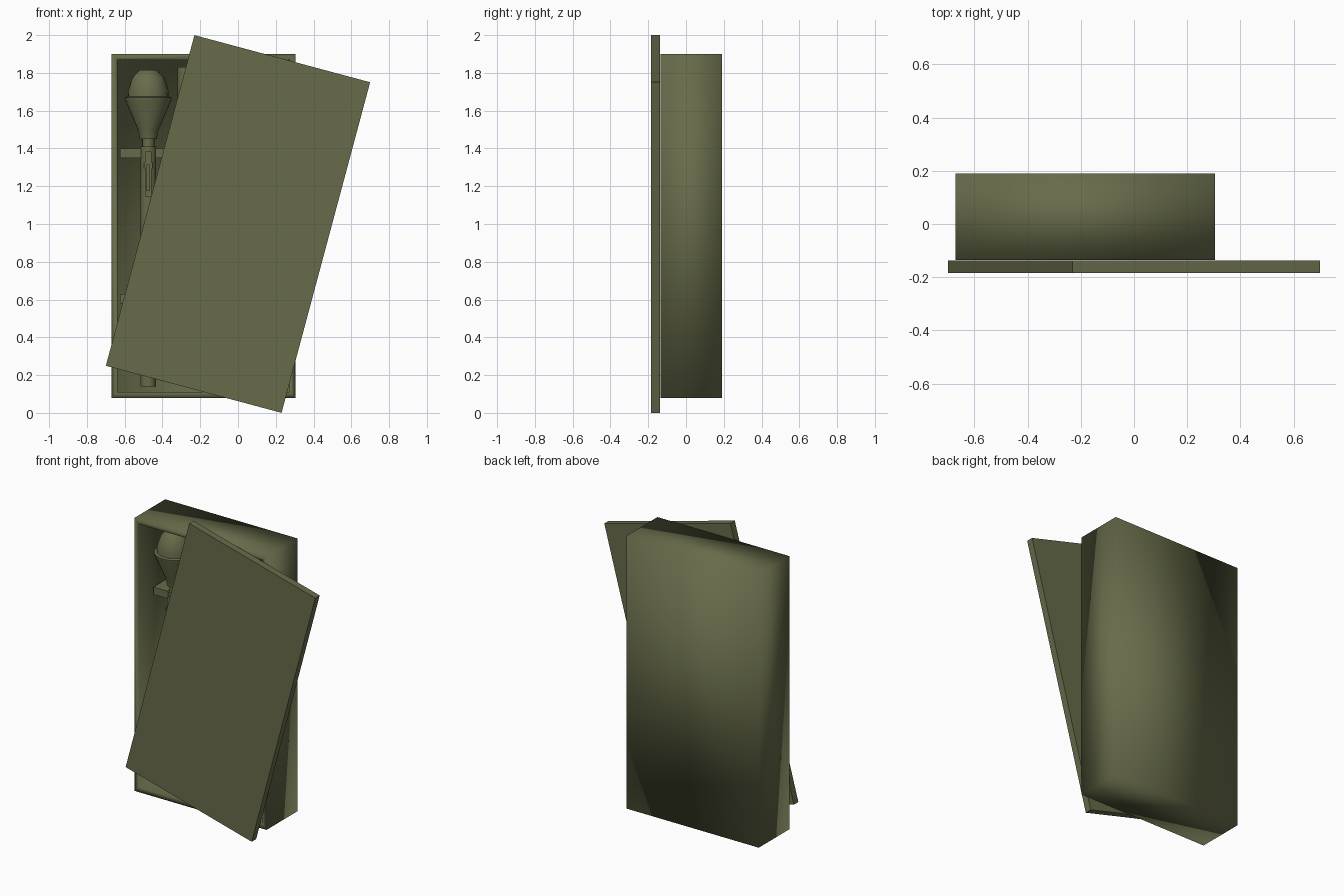
import bpy, bmesh, math
from mathutils import Matrix, Vector

if "Cube" in bpy.data.objects:
    bpy.data.objects.remove(bpy.data.objects["Cube"])

olive = bpy.data.materials.new("olive_drab")
olive.diffuse_color = (0.137, 0.147, 0.068, 1)
olive.use_nodes = True
olive.node_tree.nodes["Principled BSDF"].inputs["Base Color"].default_value = olive.diffuse_color


def finish(name, bm, smooth=None):
    me = bpy.data.meshes.new(name)
    bmesh.ops.recalc_face_normals(bm, faces=bm.faces)
    bm.to_mesh(me)
    bm.free()
    ob = bpy.data.objects.new(name, me)
    bpy.context.collection.objects.link(ob)
    me.materials.append(olive)
    if smooth is not None:
        bpy.ops.object.select_all(action='DESELECT')
        bpy.context.view_layer.objects.active = ob
        ob.select_set(True)
        if smooth >= 180:
            bpy.ops.object.shade_smooth()
        else:
            bpy.ops.object.shade_smooth_by_angle(angle=math.radians(smooth))
    return ob


def add_box(bm, lo, hi):
    lo, hi = Vector(lo), Vector(hi)
    m = Matrix.Translation((lo + hi) / 2) @ Matrix.Diagonal((*(hi - lo), 1))
    return bmesh.ops.create_cube(bm, size=1, matrix=m)


def lathe(bm, profile, n=20):
    """Closed solid of revolution about z from (radius, z) points."""
    rings = [[bm.verts.new((r * math.cos(2 * math.pi * i / n),
                            r * math.sin(2 * math.pi * i / n), z)) for i in range(n)]
             for r, z in profile]
    for a, b in zip(rings, rings[1:]):
        for i in range(n):
            bm.faces.new((a[i], a[(i + 1) % n], b[(i + 1) % n], b[i]))
    bm.faces.new(rings[0][::-1])
    bm.faces.new(rings[-1])


# Open crate: one hollowed box with softly shaded walls
bm = bmesh.new()
add_box(bm, (-0.67, -0.135, 0.08), (0.305, 0.19, 1.90))
bm.faces.ensure_lookup_table()
front = min(bm.faces, key=lambda f: f.calc_center_median().y)
bmesh.ops.inset_region(bm, faces=[front], thickness=0.045)
bmesh.ops.translate(bm, vec=(0, 0.29, 0),
                    verts=bmesh.ops.extrude_discrete_faces(bm, faces=[front])["faces"][0].verts)
finish("crate", bm, 180)

# Lid: tilted panel with a centre seam
bm = bmesh.new()
add_box(bm, (-0.4815, -0.185, -0.906), (0.4815, -0.138, 0.906))
bmesh.ops.bisect_plane(bm, geom=bm.verts[:] + bm.edges[:] + bm.faces[:],
                       plane_co=(0, 0, 0), plane_no=(0, 0, 1))
lid = finish("lid", bm)
lid.rotation_euler.y = math.radians(15)
lid.location.z = 1.0

# Two cradle bars across the crate
for name, z in (("upper_cradle", 1.375), ("lower_cradle", 0.605)):
    bm = bmesh.new()
    add_box(bm, (-0.625, 0.0, z - 0.025), (0.26, 0.155, z + 0.025))
    finish(name, bm)

# Four launchers packed head to tail
HEAD = [(0.045, 0.475), (0.053, 0.52), (0.122, 0.68), (0.124, 0.695), (0.108, 0.70),
        (0.106, 0.735), (0.085, 0.80), (0.052, 0.835), (0.045, 0.84)]
for k in range(4):
    bm = bmesh.new()
    lathe(bm, [(r, z + (0.99 - 1.0)) for r, z in HEAD], 24)          # warhead
    lathe(bm, [(0.032, 0.40), (0.032, 0.48)], 16)                    # neck
    lathe(bm, [(0.041, -0.845), (0.041, 0.425)], 16)                 # tube
    # sight, trigger lever and hinge on the tube
    flip = -1 if k % 2 else 1
    add_box(bm, (-0.017, -0.058, 0.16), (0.017, -0.036, 0.40))
    add_box(bm, (-0.010, -0.072, 0.19), (0.010, -0.05, 0.33))
    add_box(bm, (-0.022, -0.064, 0.31), (0.022, -0.04, 0.34))
    if flip < 0:
        bmesh.ops.rotate(bm, verts=bm.verts, matrix=Matrix.Rotation(math.pi, 3, 'Y'))
    ob = finish("launcher_%d" % (k + 1), bm, 35)
    ob.location = (-0.475 + 0.195 * k, 0.01, 0.985)
